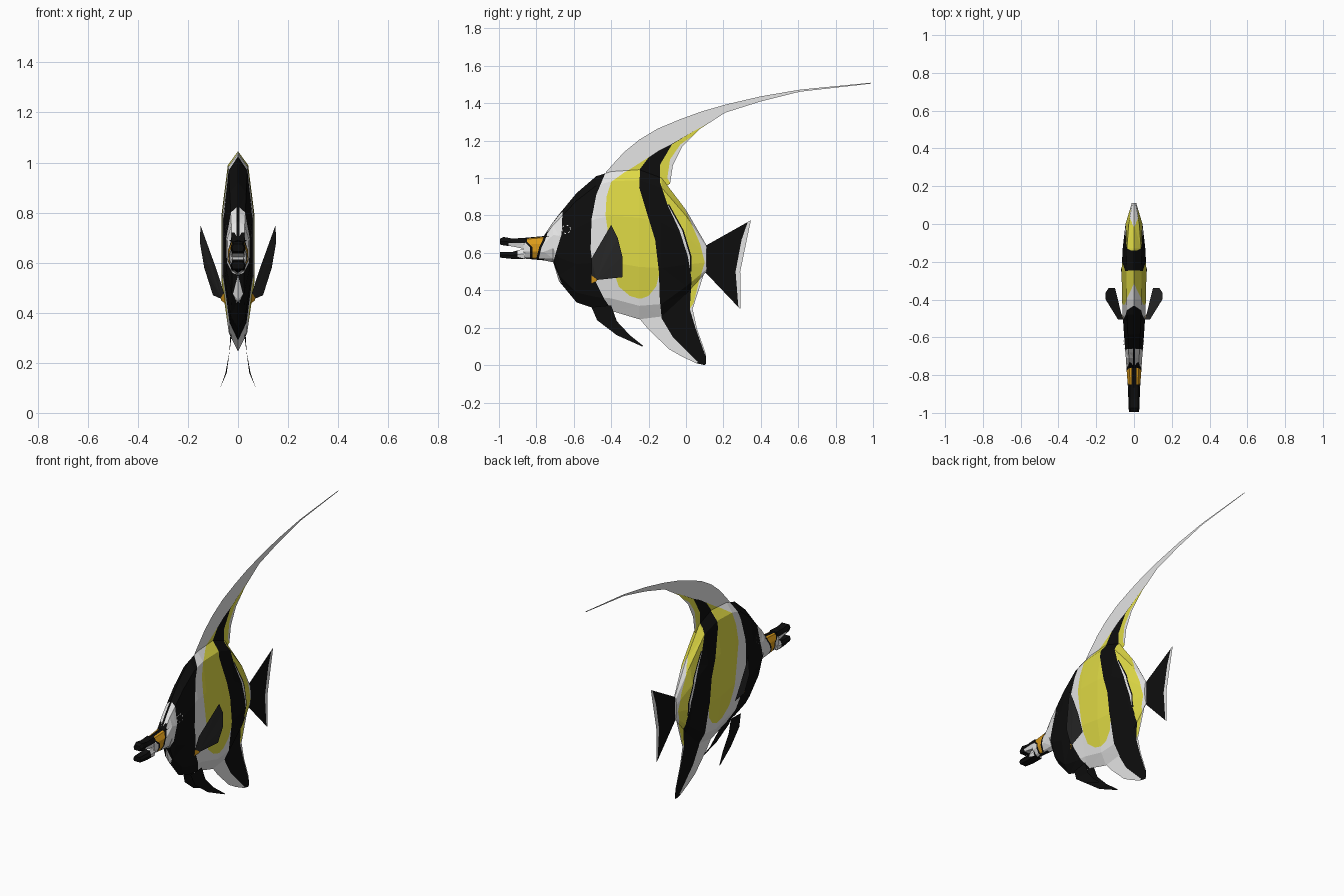
import bpy, bmesh, math
from mathutils import Vector
from mathutils.bvhtree import BVHTree

if "Cube" in bpy.data.objects:
    bpy.data.objects.remove(bpy.data.objects["Cube"])


def material(name, rgb):
    m = bpy.data.materials.new(name)
    m.diffuse_color = (*rgb, 1)
    m.use_nodes = True
    m.node_tree.nodes["Principled BSDF"].inputs["Base Color"].default_value = m.diffuse_color
    return m


MATS = [material("white", (0.78, 0.78, 0.78)), material("black", (0.004, 0.004, 0.004)),
        material("yellow", (0.74, 0.70, 0.06)), material("orange", (0.72, 0.33, 0.01)),
        material("dark grey", (0.025, 0.025, 0.025))]
WHITE, BLACK, YELLOW, ORANGE, GREY = range(5)

# Stripe borders as (z, y) points, rising in z
FACE = [(.45, -.67), (.55, -.71), (.62, -.69), (.7, -.665), (.83, -.66), (.85, -2)]
BAND1 = [(.3, -.40), (.35, -.435), (.46, -.49), (.62, -.51), (.78, -.505), (.91, -.48), (1.03, -.43), (1.05, -2)]
PATCH_L = [(.355, -.25), (.37, -.30), (.42, -.36), (.5, -.385), (.66, -.41), (.8, -.43),
           (.9, -.425), (.98, -.40), (1.03, -.33), (1.06, -.28), (1.13, -.17)]
PATCH_R = [(.355, -.24), (.37, -.2), (.42, -.16), (.5, -.14)]
BAND2_L = [(.02, .06), (.15, -.07), (.25, -.13), (.35, -.14), (.5, -.145), (.67, -.165), (.8, -.205),
           (.95, -.25), (1.05, -.245), (1.11, -.2), (1.15, -.14), (1.18, -.08), (1.25, .04), (1.32, .17)]
BAND2_R = [(.06, .1), (.2, .05), (.3, .02), (.46, .03), (.58, .01), (.72, -.035), (.86, -.10),
           (.98, -.14), (1.07, -.14), (1.18, -.075), (1.25, .04), (1.32, .17)]
LINE_L = [(.5, .02), (.58, .01), (.72, -.035), (.86, -.10)]
LINE_R = [(.5, .022), (.58, .022), (.72, -.02), (.86, -.098)]
REAR = [(.3, .02), (.33, .04), (.45, .07), (.55, .10), (.65, .075), (.8, .01), (.95, -.07), (1.0, -.10),
        (1.1, -.085), (1.18, -.03), (1.25, .07), (1.32, .175)]
CHEEK_L = [(.57, -.82), (.63, -.82), (.66, -.85), (.69, -.85)]
CHEEK_R = [(.57, -.80), (.63, -.785), (.66, -.77), (.70, -.755)]
TRIM = .013


def at(curve, z):
    if z <= curve[0][0]:
        return curve[0][1]
    for (z0, y0), (z1, y1) in zip(curve, curve[1:]):
        if z <= z1:
            return y0 + (y1 - y0) * (z - z0) / (z1 - z0)
    return curve[-1][1]


def shift(curve, d):
    return [(z, y + d) for z, y in curve]


def inside(curve, z):
    return curve[0][0] < z < curve[-1][0]


def cut(bm, faces, co, no):
    geom = set(faces)
    for f in faces:
        geom.update(f.edges)
        geom.update(f.verts)
    if geom:
        bmesh.ops.bisect_plane(bm, geom=list(geom), dist=1e-6, plane_co=co, plane_no=no)


def cut_curve(bm, curve):
    """Cut a mesh along a border, as seen from the side."""
    for z, _ in curve:
        cut(bm, bm.faces[:], (0, 0, z), (0, 0, 1))
    for (z0, y0), (z1, y1) in zip(curve, curve[1:]):
        band = [f for f in bm.faces if z0 < f.calc_center_median().z < z1]
        cut(bm, band, (0, y0, z0), (0, z1 - z0, y0 - y1))


def colour(c):
    """Colour of a point on the body or the long fins."""
    x, y, z = c
    if y < at(FACE, z):
        if z < .705 and at(CHEEK_L, z) - TRIM < y < at(CHEEK_R, z) + TRIM:
            if abs(x) > .012 and at(CHEEK_L, z) < y < at(CHEEK_R, z):
                return ORANGE
            return BLACK
        if z > .6 and (abs(x) < .006 or (y < -.74 and z > .672)):
            return BLACK
        return WHITE
    if y < at(BAND1, z):
        return BLACK
    if y < at(BAND2_L, z):
        yellow = z > .355 and y > at(PATCH_L, z) and (z > .5 or y < at(PATCH_R, z)) and z < 1.13
        return YELLOW if yellow else WHITE
    if y < at(BAND2_R, z):
        return BLACK
    if inside(LINE_L, z):
        if y < at(LINE_R, z):
            return WHITE
        if y < at(LINE_R, z) + .008:
            return BLACK
    return YELLOW if z > .3 and z < 1.32 and y < at(REAR, z) else WHITE


BORDERS = [FACE, BAND1, PATCH_L, PATCH_R, BAND2_L, BAND2_R, LINE_R, shift(LINE_R, .008), REAR]
CHEEKS = [CHEEK_L, CHEEK_R, shift(CHEEK_L, -TRIM), shift(CHEEK_R, TRIM)]


def finish(bm, name, rule):
    bm.normal_update()
    for f in bm.faces:
        f.material_index = rule(f.calc_center_median())
    me = bpy.data.meshes.new(name)
    bm.to_mesh(me)
    bm.free()
    for m in MATS:
        me.materials.append(m)
    ob = bpy.data.objects.new(name, me)
    bpy.context.collection.objects.link(ob)
    return ob


def loft(sections, profile):
    """Skin rings given as (y, bottom, top, half width)."""
    bm = bmesh.new()
    ring = profile + [(t, -w) for t, w in reversed(profile) if w]
    rows = [[bm.verts.new((w * hw, y, b + t * (top - b))) for t, w in ring] for y, b, top, hw in sections]
    n = len(ring)
    for r0, r1 in zip(rows, rows[1:]):
        for i in range(n):
            bm.faces.new((r0[i], r0[(i + 1) % n], r1[(i + 1) % n], r1[i]))
    bm.faces.new(rows[0])
    bm.faces.new(rows[-1])
    bmesh.ops.recalc_face_normals(bm, faces=bm.faces)
    bmesh.ops.triangulate(bm, faces=bm.faces)
    return bm


def strip(edge_a, edge_b):
    """Flat fin between two edges of (y, z) points."""
    bm = bmesh.new()
    a, b = ([bm.verts.new((0, y, z)) for y, z in e] for e in (edge_a, edge_b))
    for i in range(len(a) - 1):
        bm.faces.new((a[i], a[i + 1], b[i + 1], b[i]))
    bmesh.ops.triangulate(bm, faces=bm.faces)
    return bm


# Body
body = loft([(-.87, .57, .68, .032), (-.76, .56, .69, .04), (-.71, .55, .765, .043), (-.68, .45, .805, .046),
             (-.585, .335, .92, .053), (-.48, .30, 1.01, .06), (-.40, .29, 1.035, .063), (-.25, .245, 1.045, .066),
             (-.13, .26, 1.0, .06), (0, .38, .83, .045), (.11, .50, .64, .012)],
            [(0, 0), (.09, .55), (.35, 1), (.68, 1), (.93, .62), (1, 0)])
tree = BVHTree.FromBMesh(body)
for x in (-.012, -.006, .006, .012):
    cut(body, [f for f in body.faces if f.calc_center_median().y < -.6], (x, 0, 0), (1, 0, 0))
cut(body, [f for f in body.faces if f.calc_center_median().y < -.7], (0, 0, .672), (0, 0, 1))
for c in BORDERS + CHEEKS:
    cut_curve(body, c)
finish(body, "body", colour)

# Open mouth
JAW = [(0, .8), (.5, 1), (1, .7)]
upper = loft([(-.86, .62, .68, .032), (-.93, .635, .677, .03), (-.975, .64, .685, .03), (-.995, .645, .675, .024)], JAW)
cut(upper, upper.faces[:], (0, 0, .652), (0, 0, 1))
cut(upper, upper.faces[:], (0, -.95, 0), (0, 1, 0))
finish(upper, "upper_jaw", lambda c: WHITE if c.z < .652 and c.y > -.95 else BLACK)
lower = loft([(-.86, .568, .625, .032), (-.93, .568, .605, .03), (-.995, .575, .605, .026)], JAW)
cut(lower, lower.faces[:], (0, -.9, 0), (0, 1, 0))
finish(lower, "lower_jaw", lambda c: WHITE if c.y > -.9 and c.z > .58 else BLACK)

# Long trailing dorsal fin
dorsal = strip([(-.43, 1.03), (-.39, 1.075), (-.33, 1.14), (-.25, 1.205), (-.15, 1.265), (-.03, 1.315),
                (.08, 1.355), (.22, 1.395), (.40, 1.437), (.61, 1.473), (.99, 1.51)],
               [(-.36, .95), (-.25, .95), (-.15, .93), (-.085, .97), (-.07, 1.07), (-.02, 1.17),
                (.07, 1.26), (.21, 1.35), (.40, 1.41), (.61, 1.462), (.99, 1.505)])
# Anal fin
anal = strip([(-.25, .25), (-.2, .19), (-.09, .085), (-.02, .045), (.055, .01), (.10, .0)],
             [(.10, .5), (.035, .30), (.06, .19), (.085, .12), (.105, .06), (.108, .01)])
for fin, name in ((dorsal, "dorsal_fin"), (anal, "anal_fin")):
    for c in BORDERS[1:]:
        cut_curve(fin, c)
    finish(fin, name, colour)

# Tail fin with pale trailing edge
root = [(.09, .63), (.10, .59), (.10, .54), (.09, .51)]
inner = [(.33, .765), (.297, .67), (.265, .5), (.28, .31)]
outer = [(.347, .775), (.325, .67), (.29, .5), (.292, .30)]
finish(strip(root, inner), "tail_fin", lambda c: BLACK)
finish(strip(inner, outer), "tail_fin_edge", lambda c: WHITE)


def fan(name, points, side, mat):
    bm = bmesh.new()
    v = [bm.verts.new((side * x, y, z)) for x, y, z in points]
    for a, b in zip(v[1:], v[2:]):
        bm.faces.new((v[0], a, b))
    finish(bm, name, lambda c: mat)


for side, tag in ((1, "right"), (-1, "left")):
    # Pectoral fin and its coloured base
    fan("pectoral_fin_" + tag, [(.066, -.48, .455), (.056, -.505, .48), (.085, -.505, .57), (.15, -.40, .75),
                                (.152, -.365, .68), (.135, -.34, .58), (.10, -.34, .47)], side, GREY)
    fan("pectoral_base_" + tag, [(.05, -.505, .435), (.056, -.505, .48), (.068, -.48, .462),
                                 (.068, -.475, .45)], side, ORANGE)
    # Pelvic fin
    bm = bmesh.new()
    pairs = [((.025, -.505, .31), (.03, -.40, .32)), ((.035, -.475, .24), (.035, -.37, .235)),
             ((.05, -.37, .16), (.045, -.30, .16)), ((.07, -.235, .10), (.07, -.228, .102))]
    rows = [[bm.verts.new((side * x, y, z)) for x, y, z in p] for p in pairs]
    for a, b in zip(rows, rows[1:]):
        bm.faces.new((a[0], a[1], b[1], b[0]))
    finish(bm, "pelvic_fin_" + tag, lambda c: BLACK)
    # Eye: thin pale ring laid on the cheek
    hit, normal, _, _ = tree.ray_cast(Vector((side, -.64, .725)), Vector((-side, 0, 0)))
    if normal.x * side < 0:
        normal = -normal
    rot = normal.to_track_quat('Z', 'Y')
    bm = bmesh.new()
    rings = [[bm.verts.new(hit + normal * .004 + rot @ Vector((r * math.cos(a), r * math.sin(a), 0)))
              for a in (i * math.tau / 12 for i in range(12))] for r in (.025, .021)]
    for i in range(0, 12, 2):
        j = (i + 1) % 12
        bm.faces.new((rings[0][i], rings[0][j], rings[1][j], rings[1][i]))
    finish(bm, "eye_ring_" + tag, lambda c: WHITE)
